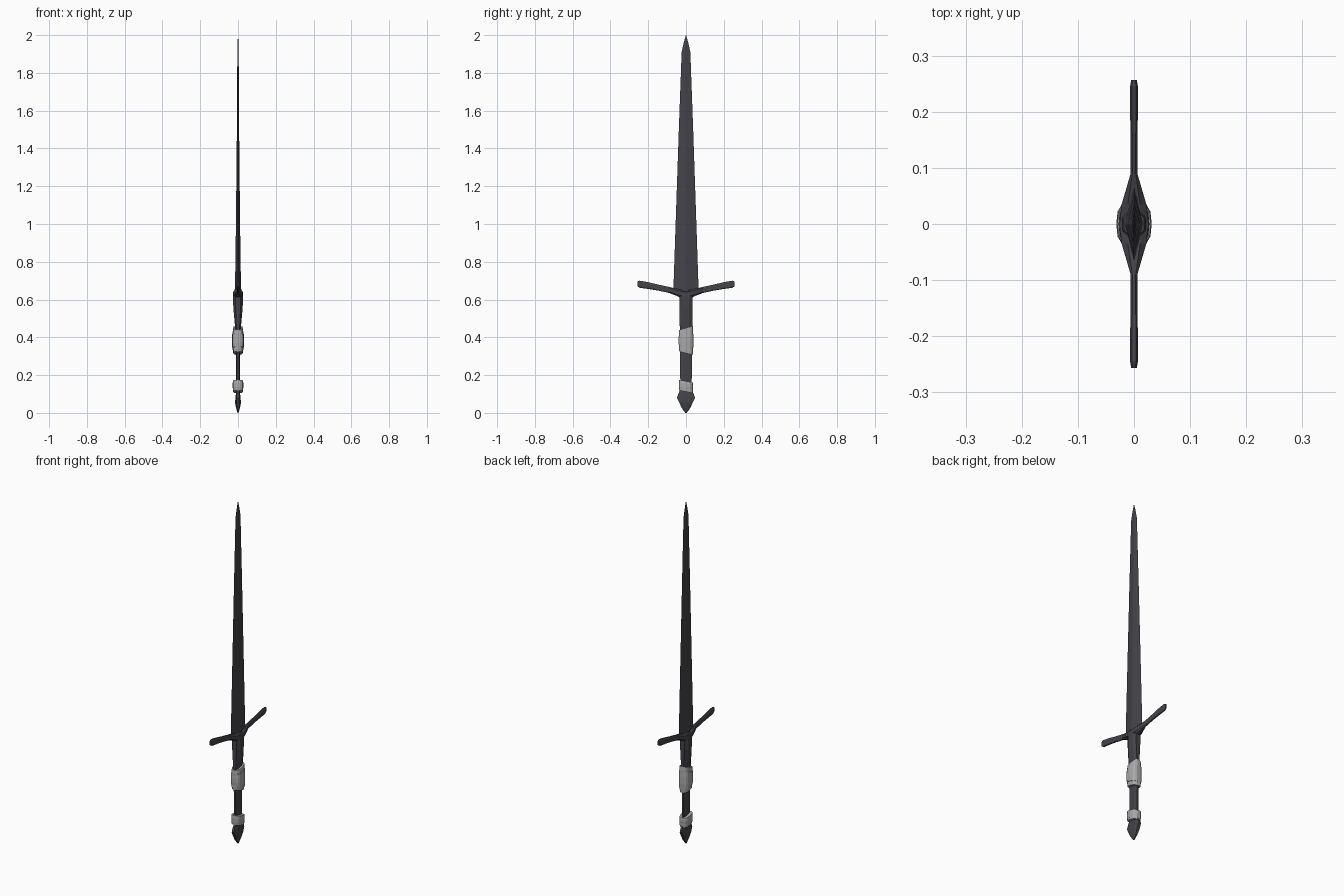
import bpy, bmesh, math

if "Cube" in bpy.data.objects:
    bpy.data.objects.remove(bpy.data.objects["Cube"])


def material(name, rgb):
    m = bpy.data.materials.new(name)
    m.diffuse_color = (*rgb, 1)
    m.use_nodes = True
    m.node_tree.nodes["Principled BSDF"].inputs["Base Color"].default_value = m.diffuse_color
    return m


DARK = material("dark iron", (0.058, 0.056, 0.066))
CLOTH = material("grey cloth", (0.40, 0.40, 0.40))


def loft(name, rings, mat):
    """Skin a list of equal-length point rings and cap both ends."""
    bm = bmesh.new()
    loops = [[bm.verts.new(p) for p in ring] for ring in rings]
    n = len(loops[0])
    for a, b in zip(loops, loops[1:]):
        for i in range(n):
            j = (i + 1) % n
            bm.faces.new((a[i], a[j], b[j], b[i]))
    bm.faces.new(loops[0][::-1])
    bm.faces.new(loops[-1])
    bmesh.ops.remove_doubles(bm, verts=bm.verts, dist=0.0002)
    bmesh.ops.recalc_face_normals(bm, faces=bm.faces)
    me = bpy.data.meshes.new(name)
    bm.to_mesh(me)
    bm.free()
    me.materials.append(mat)
    ob = bpy.data.objects.new(name, me)
    bpy.context.collection.objects.link(ob)
    return ob


def diamond(z, hy, hx):
    return [(hx, 0, z), (0, hy, z), (-hx, 0, z), (0, -hy, z)]


def octagon(z, hy, hx):
    pts = [(1, .5), (.55, 1), (-.55, 1), (-1, .5), (-1, -.5), (-.55, -1), (.55, -1), (1, -.5)]
    return [(hx * a, hy * b, z) for a, b in pts]


# Blade: tapering diamond section with a short point
loft("blade", [diamond(*s) for s in [
    (0.61, 0.035, 0.020), (0.645, 0.067, 0.016), (1.0, 0.055, 0.011),
    (1.5, 0.038, 0.006), (1.91, 0.023, 0.0035), (1.96, 0.012, 0.002),
    (2.0, 0.0006, 0.0006)]], DARK)

# Handle: swells in thickness towards the guard
loft("handle", [octagon(*s) for s in [
    (0.09, 0.030, 0.009), (0.30, 0.031, 0.010), (0.45, 0.033, 0.015),
    (0.56, 0.034, 0.025), (0.62, 0.035, 0.026), (0.655, 0.020, 0.018)]], DARK)

# Pommel: wide wedge that narrows to a point
loft("pommel", [octagon(*s) for s in [
    (0.0, 0.004, 0.003), (0.025, 0.022, 0.010), (0.055, 0.036, 0.016),
    (0.08, 0.048, 0.013), (0.095, 0.043, 0.012), (0.125, 0.031, 0.009)]], DARK)

# Crossguard: upswept arms, built as one sweep from the mirrored half path
half = [  # y, middle z, half height, half thickness
    (0.035, 0.634, 0.020, 0.022), (0.09, 0.651, 0.016, 0.006),
    (0.15, 0.664, 0.016, 0.006), (0.20, 0.674, 0.018, 0.007),
    (0.245, 0.681, 0.019, 0.007), (0.257, 0.683, 0.013, 0.005)]
path = [(-y, z, h, t) for y, z, h, t in half[::-1]] + [(0, 0.628, 0.020, 0.026)] + half
loft("crossguard", [[(t, y, z - h * .6), (t, y, z + h * .6), (t * .5, y, z + h), (-t * .5, y, z + h),
                     (-t, y, z + h * .6), (-t, y, z - h * .6), (-t * .5, y, z - h), (t * .5, y, z - h)]
                    for y, z, h, t in path], DARK)


# Cloth wraps: overlapping slanted bands round the handle
def wrap_band(name, z0, z1, hy, hx, slope0, slope1, bulge):
    rings = []
    for k, f in ((0, 1), (0.3, bulge), (0.7, bulge), (1, 1)):
        slope = slope0 + (slope1 - slope0) * k
        ring = []
        for i in range(14):
            a = 2 * math.pi * i / 14
            c, s = math.cos(a), math.sin(a)
            y = math.copysign(abs(s) ** 0.7, s) * hy * f
            x = math.copysign(abs(c) ** 0.7, c) * hx * f
            ring.append((x, y, z0 + (z1 - z0) * k + slope * y))
        rings.append(ring)
    loft(name, rings, CLOTH)


wrap_band("upper_wrap_top", 0.385, 0.450, 0.037, 0.026, 0.1, 0.3, 1.05)
wrap_band("upper_wrap_middle", 0.340, 0.425, 0.038, 0.030, -0.3, 0.25, 1.05)
wrap_band("upper_wrap_bottom", 0.316, 0.375, 0.036, 0.025, -0.25, -0.1, 1.05)
wrap_band("lower_wrap", 0.112, 0.162, 0.036, 0.026, -0.2, -0.2, 1.04)
wrap_band("lower_wrap_overlap", 0.125, 0.168, 0.037, 0.027, 0.1, -0.2, 1.05)
